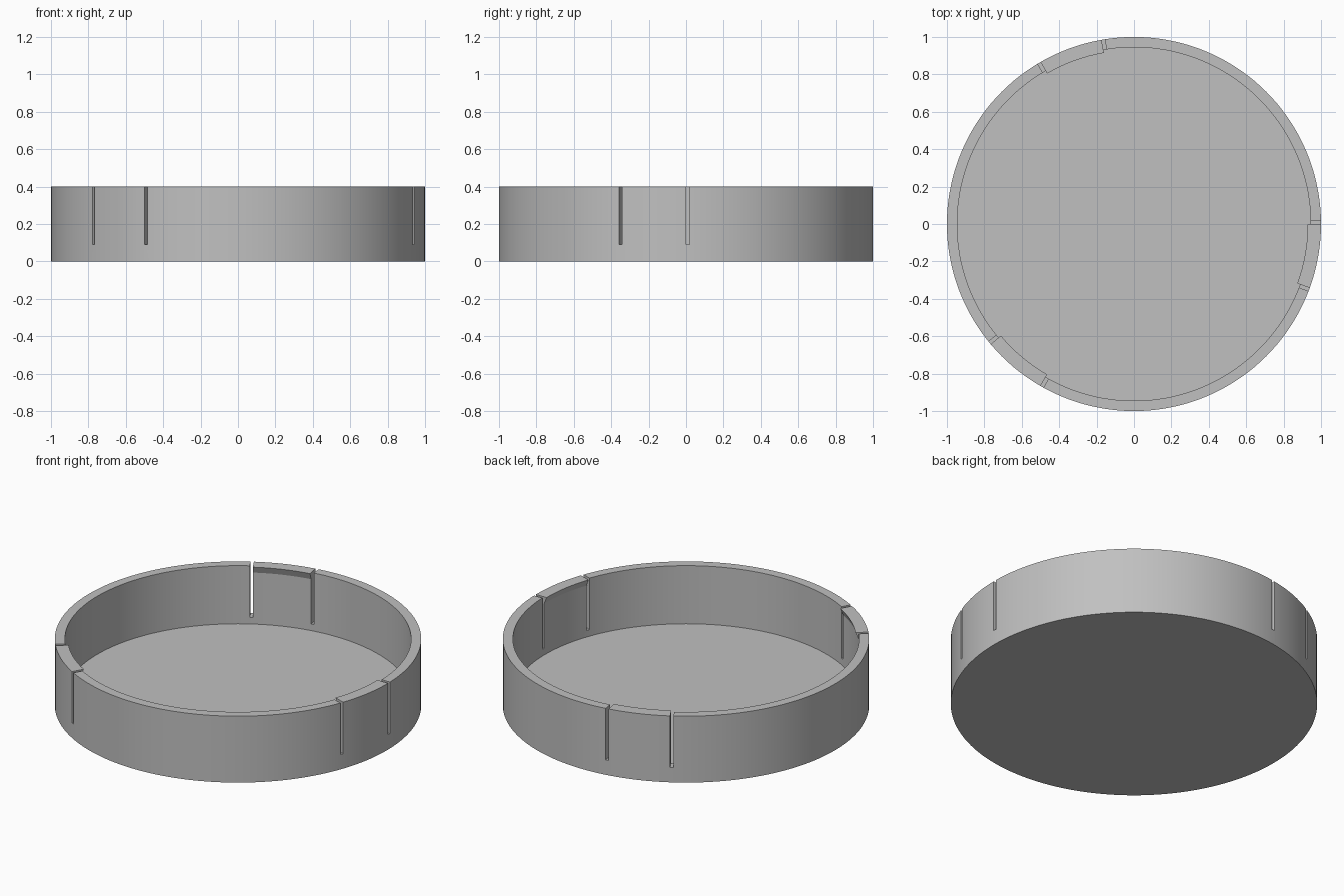
import bpy, bmesh
from math import radians, cos, sin
from mathutils import Matrix

cube = bpy.data.objects.get("Cube")
if cube:
    bpy.data.objects.remove(cube, do_unlink=True)

R, INNER, HEIGHT, FLOOR = 1.0, 0.945, 0.4, 0.05
SLOT_W, SLOT_Z = 0.018, 0.09
TAB_ARC = 20

grey = bpy.data.materials.new("plain grey")
grey.use_nodes = True
colour = (0.53, 0.53, 0.53, 1)
grey.diffuse_color = colour
grey.node_tree.nodes["Principled BSDF"].inputs["Base Color"].default_value = colour


def add_object(name, bm):
    bmesh.ops.recalc_face_normals(bm, faces=bm.faces)
    mesh = bpy.data.meshes.new(name)
    bm.to_mesh(mesh)
    bm.free()
    mesh.materials.append(grey)
    obj = bpy.data.objects.new(name, mesh)
    bpy.context.collection.objects.link(obj)
    return obj


def select_only(obj):
    bpy.ops.object.select_all(action='DESELECT')
    obj.select_set(True)
    bpy.context.view_layer.objects.active = obj


def smooth(obj):
    select_only(obj)
    bpy.ops.object.shade_smooth_by_angle(angle=radians(20))


def ring(bm, radius, z, steps=144):
    return [bm.verts.new((radius * cos(radians(i * 360 / steps)),
                          radius * sin(radians(i * 360 / steps)), z))
            for i in range(steps)]


# Shallow round tray: outer wall, rim, inner wall and floor
bm = bmesh.new()
rings = [ring(bm, r, z) for r, z in
         ((R, 0), (R, HEIGHT), (INNER, HEIGHT), (INNER, FLOOR))]
for a, b in zip(rings, rings[1:]):
    for i in range(len(a)):
        j = (i + 1) % len(a)
        bm.faces.new((a[i], a[j], b[j], b[i]))
bm.faces.new(rings[0])
bm.faces.new(rings[-1])
tray = add_object("tray", bm)

# Slots on both sides of each of the three flexible tabs
bm = bmesh.new()
depth = HEIGHT + 0.1 - SLOT_Z
for turn in (0, 120, 240):
    for angle, side in ((0, 1), (-TAB_ARC, -1)):
        place = (Matrix.Rotation(radians(turn + angle), 4, 'Z')
                 @ Matrix.Translation((R, side * SLOT_W / 2, SLOT_Z + depth / 2))
                 @ Matrix.Diagonal((0.3, SLOT_W, depth, 1)))
        bmesh.ops.create_cube(bm, size=1, matrix=place)
cutter = add_object("slot_cutter", bm)
cutter.hide_render = True
cut = tray.modifiers.new("slots", 'BOOLEAN')
cut.operation = 'DIFFERENCE'
cut.solver = 'EXACT'
cut.object = cutter
select_only(tray)
bpy.ops.object.modifier_apply(modifier=cut.name)
bpy.data.objects.remove(cutter, do_unlink=True)
smooth(tray)

# Wedge-shaped catch along the top inside of each tab
profile = ((INNER + 0.005, HEIGHT), (0.929, HEIGHT), (INNER, 0.36), (INNER + 0.005, 0.36))
for n in range(3):
    bm = bmesh.new()
    steps = 8
    rows = []
    for i in range(steps + 1):
        a = radians(n * 120 - TAB_ARC * i / steps)
        rows.append([bm.verts.new((r * cos(a), r * sin(a), z)) for r, z in profile])
    for a, b in zip(rows, rows[1:]):
        for i in range(len(profile)):
            j = (i + 1) % len(profile)
            bm.faces.new((a[i], a[j], b[j], b[i]))
    bm.faces.new(rows[0])
    bm.faces.new(rows[-1])
    smooth(add_object(f"tab_catch_{n + 1}", bm))
